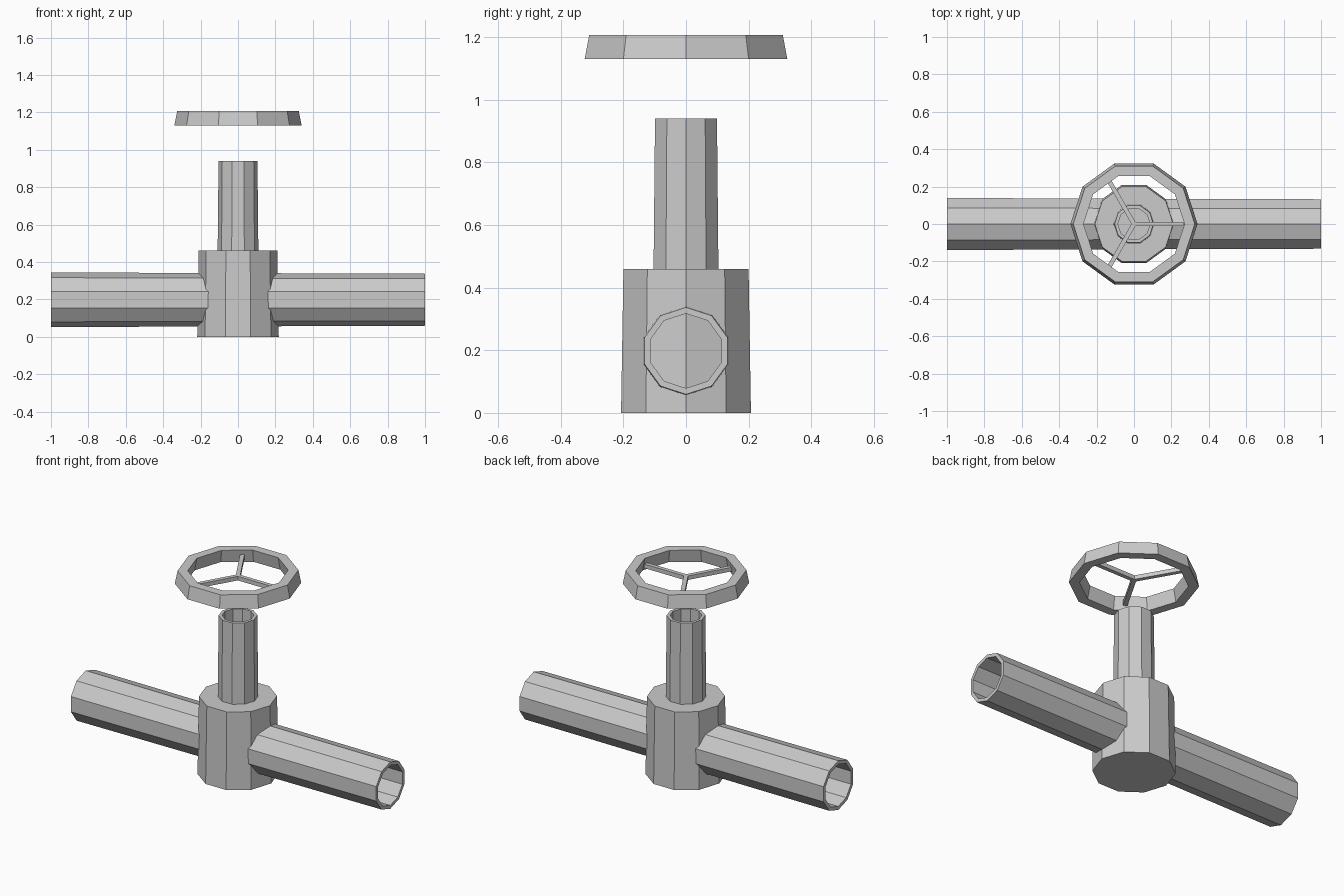
import bpy
import bmesh
from math import radians, pi
from mathutils import Matrix

if "Cube" in bpy.data.objects:
    bpy.data.objects.remove(bpy.data.objects["Cube"], do_unlink=True)

SIDES = 10

metal = bpy.data.materials.new("light_grey_metal")
metal.use_nodes = True
metal.diffuse_color = (0.6, 0.6, 0.6, 1)
metal.node_tree.nodes["Principled BSDF"].inputs["Base Color"].default_value = (0.6, 0.6, 0.6, 1)


def add_object(name, bm):
    bmesh.ops.recalc_face_normals(bm, faces=bm.faces[:])
    mesh = bpy.data.meshes.new(name)
    bm.to_mesh(mesh)
    bm.free()
    mesh.materials.append(metal)
    obj = bpy.data.objects.new(name, mesh)
    bpy.context.collection.objects.link(obj)
    return obj


def tube(name, low, high, outer, inner):
    """Tapered ten-sided tube along z; radii are (low end, high end)."""
    bm = bmesh.new()
    rings = []
    for radius, z in ((outer[0], low), (outer[1], high), (inner[1], high), (inner[0], low)):
        ring = bmesh.ops.create_circle(bm, segments=SIDES, radius=radius,
                                       matrix=Matrix.Translation((0, 0, z))
                                       @ Matrix.Rotation(pi / 2, 4, 'Z'))
        # start every ring on the +x corner
        bmesh.ops.rotate(bm, verts=ring["verts"], matrix=Matrix.Rotation(pi / SIDES, 3, 'Z')
                         if abs(max(v.co.x for v in ring["verts"]) - radius) > 1e-4
                         else Matrix.Identity(3))
        rings.append(ring["verts"])
    for a, b in zip(rings, rings[1:] + rings[:1]):
        for i in range(SIDES):
            j = (i + 1) % SIDES
            bm.faces.new((a[i], a[j], b[j], b[i]))
    return add_object(name, bm)


# Solid valve body
bm = bmesh.new()
bmesh.ops.create_cone(bm, cap_ends=True, segments=SIDES, radius1=0.218, radius2=0.21, depth=0.46,
                      matrix=Matrix.Translation((0, 0, 0.23)))
if abs(max(v.co.x for v in bm.verts) - 0.218) > 1e-4:
    bmesh.ops.rotate(bm, verts=bm.verts[:], matrix=Matrix.Rotation(pi / SIDES, 3, 'Z'))
add_object("valve_body", bm)

# Hollow upright stem
tube("valve_stem", 0.45, 0.94, (0.109, 0.104), (0.09, 0.086))

# Hollow pipe running through the body, slightly narrower towards +x
pipe = tube("cross_pipe", -1, 1, (0.146, 0.139), (0.125, 0.119))
pipe.data.transform(Matrix.Translation((0, 0, 0.198)) @ Matrix.Rotation(pi / 2, 4, 'Y'))

# Handwheel rim
tube("wheel_rim", 1.13, 1.206, (0.34, 0.325), (0.285, 0.27))

# Handwheel spokes
for number in range(3):
    bm = bmesh.new()
    bmesh.ops.create_cube(bm, size=1, matrix=Matrix.Rotation(radians(120 * number), 4, 'Z')
                          @ Matrix.Translation((0.133, 0, 1.165))
                          @ Matrix.Diagonal((0.266, 0.024, 0.024, 1)))
    add_object(f"wheel_spoke_{number + 1}", bm)
